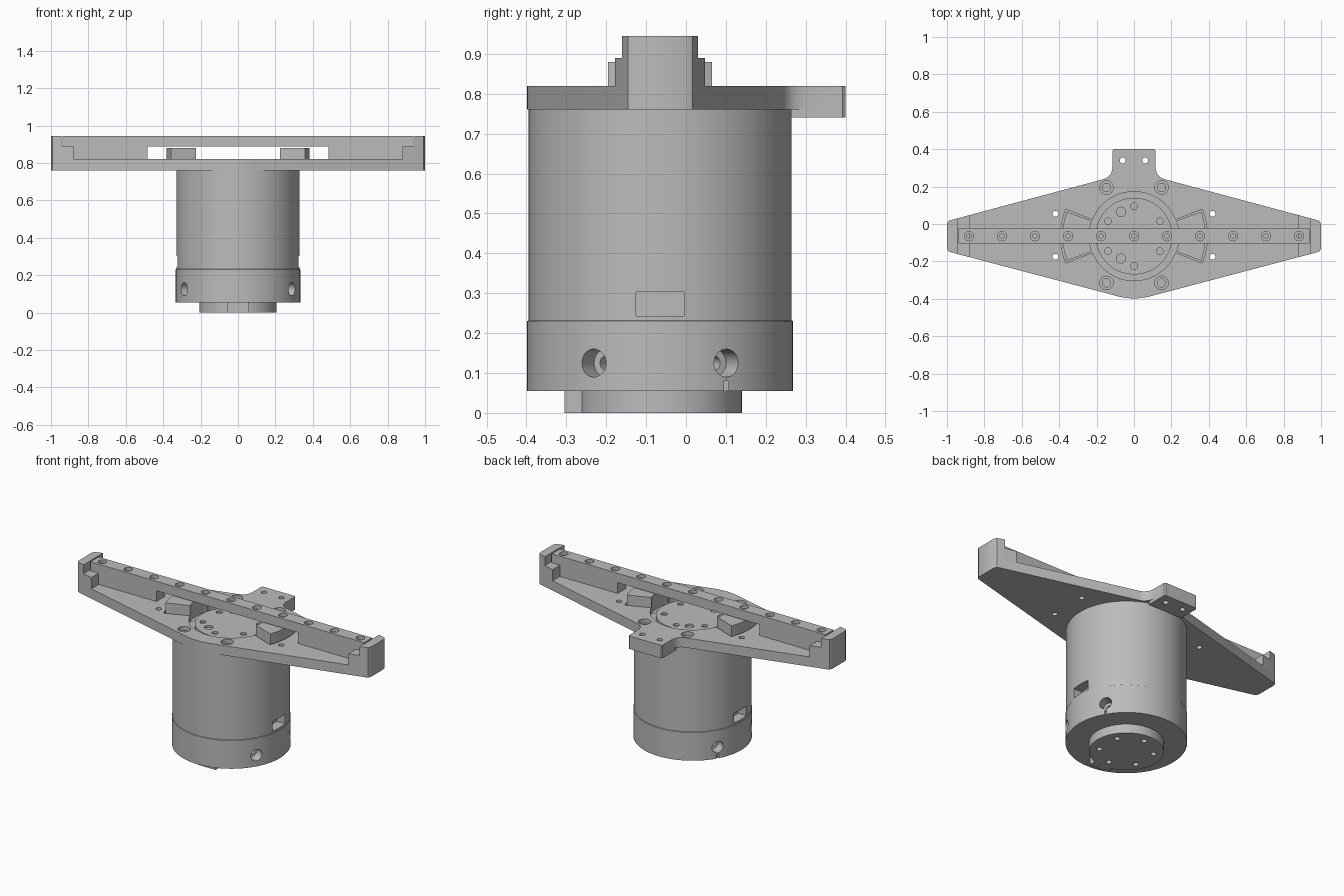
import bpy, bmesh
from math import sin, cos, pi, radians
from mathutils import Matrix, Vector

cube = bpy.data.objects.get("Cube")
if cube:
    bpy.data.objects.remove(cube)

CY = -0.065                      # y of the main axis
AXIS = Vector((0, CY, 0))

grey = bpy.data.materials.new("machined grey")
grey.use_nodes = True
grey.diffuse_color = (0.5, 0.5, 0.5, 1)
grey.node_tree.nodes["Principled BSDF"].inputs["Base Color"].default_value = (0.5, 0.5, 0.5, 1)


def finish(name, bm):
    bmesh.ops.recalc_face_normals(bm, faces=bm.faces)
    me = bpy.data.meshes.new(name)
    bm.to_mesh(me)
    bm.free()
    ob = bpy.data.objects.new(name, me)
    bpy.context.collection.objects.link(ob)
    me.materials.append(grey)
    return ob


def add_prism(bm, outline, z0, z1):
    low = [bm.verts.new((x, y, z0)) for x, y in outline]
    high = [bm.verts.new((x, y, z1)) for x, y in outline]
    bm.faces.new(low[::-1])
    bm.faces.new(high)
    n = len(outline)
    for i in range(n):
        j = (i + 1) % n
        bm.faces.new((low[i], low[j], high[j], high[i]))


def prism(name, outline, z0, z1):
    bm = bmesh.new()
    add_prism(bm, outline, z0, z1)
    return finish(name, bm)


def rect(x0, x1, y0, y1):
    return [(x0, y0), (x1, y0), (x1, y1), (x0, y1)]


def add_lathe(bm, profile, matrix, sides):
    """Closed solid turned from (radius, height) points, capped at both ends."""
    rings = [[bm.verts.new(matrix @ Vector((r * cos(2 * pi * i / sides), r * sin(2 * pi * i / sides), h)))
              for i in range(sides)] for r, h in profile]
    for a, b in zip(rings, rings[1:]):
        for i in range(sides):
            j = (i + 1) % sides
            bm.faces.new((a[i], a[j], b[j], b[i]))
    bm.faces.new(rings[0][::-1])
    bm.faces.new(rings[-1])


def lathe(name, profile, places, sides=96):
    bm = bmesh.new()
    for p in places:
        m = p if isinstance(p, Matrix) else Matrix.Translation(p)
        add_lathe(bm, profile, m, sides)
    return finish(name, bm)


def cut(ob, *cutters):
    for c in cutters:
        c.hide_render = True
        mod = ob.modifiers.new("cut", 'BOOLEAN')
        mod.operation = 'DIFFERENCE'
        mod.solver = 'EXACT'
        mod.object = c
    bpy.context.view_layer.update()
    dg = bpy.context.evaluated_depsgraph_get()
    mesh = bpy.data.meshes.new_from_object(ob.evaluated_get(dg))
    ob.modifiers.clear()
    ob.data = mesh
    for c in cutters:
        bpy.data.objects.remove(c)


def sector(side, r0, r1, half, steps=12):
    """Ring sector around the main axis, facing +x or -x."""
    angles = [half * (2 * i / steps - 1) for i in range(steps + 1)]
    pts = [(r1 * cos(a), r1 * sin(a)) for a in angles]
    pts += [(r0 * cos(a), r0 * sin(a)) for a in reversed(angles)]
    return [(side * x, CY + y) for x, y in pts]


def mirrored(xs, ys, z):
    return [Vector((s * x, y, z)) for s in (1, -1) for x in xs for y in ys]


# Main housing, with radial screw holes and side slots
housing = lathe("housing", [(0.333, 0.055), (0.333, 0.23), (0.330, 0.232), (0.330, 0.765)], [AXIS], 128)
radial = []
for deg in (30, 150, 210, 330):
    a = radians(deg)
    radial.append(Matrix.Translation(AXIS + Vector((0.36 * cos(a), 0.36 * sin(a), 0.125)))
                  @ Matrix.Rotation(a, 4, 'Z') @ Matrix.Rotation(-pi / 2, 4, 'Y'))
bm = bmesh.new()
for s in (1, -1):
    add_prism(bm, rect(*sorted((s * 0.27, s * 0.4)), CY - 0.06, CY + 0.06), 0.243, 0.303)
    add_prism(bm, rect(*sorted((s * 0.28, s * 0.3)), 0.095, 0.107), 0.04, 0.08)
cut(housing, lathe("radial_holes", [(0.035, 0), (0.035, 0.09), (0.018, 0.09), (0.018, 0.16)], radial, 32),
    finish("side_slots", bm))

# Output flange under the housing, with a locating key at the front
flange = lathe("bottom_flange", [(0.205, 0), (0.205, 0.06)], [AXIS])
ring = [AXIS + Vector((0.15 * cos(i * pi / 3 + pi / 6), 0.15 * sin(i * pi / 3 + pi / 6), -0.02)) for i in range(6)]
cut(flange, lathe("flange_holes", [(0.016, 0), (0.016, 0.06)], ring, 20))
prism("flange_key", rect(-0.06, 0.06, -0.305, -0.255), 0, 0.06)

# Diamond shaped mounting plate with a rear tab
half = [(0.333 * sin(radians(d)), CY - 0.333 * cos(radians(d))) for d in (0, 3, 6, 9, 12, 15)]
half += [(0.975, -0.152), (0.992, -0.146), (1, -0.13), (1, 0), (0.992, 0.016), (0.975, 0.022),
         (0.165, 0.239), (0.14, 0.25), (0.122, 0.27), (0.115, 0.3), (0.115, 0.392), (0.108, 0.4)]
outline = half + [(-x, y) for x, y in reversed(half) if x > 0]
plate = prism("mounting_plate", outline, 0.76, 0.82)
screws = mirrored([0.147], [CY + 0.26, CY - 0.25], 0.775)
small = mirrored([0.42], [0.055, -0.175], 0.7) + mirrored([0.06], [0.34], 0.7)
bm = bmesh.new()
for s in (1, -1):
    add_prism(bm, sector(s, 0.22, 0.392, radians(21.5)), 0.78, 0.9)
cut(plate, lathe("centre_recess", [(0.238, 0.785), (0.238, 0.9)], [AXIS]), finish("wedge_pockets", bm),
    lathe("screw_holes", [(0.022, 0), (0.022, 0.02), (0.036, 0.02), (0.036, 0.1)], screws, 32),
    lathe("small_holes", [(0.016, 0), (0.016, 0.2)], small, 20))

# Thicker underside of the rear tab
tab = prism("rear_tab_pad", [(-0.115, 0.263), (0.115, 0.263), (0.115, 0.392), (0.108, 0.4),
                             (-0.108, 0.4), (-0.115, 0.392)], 0.74, 0.762)
cut(tab, lathe("tab_holes", [(0.016, 0), (0.016, 0.2)], mirrored([0.06], [0.34], 0.65), 20))

# Turning disc in the recess
disc = lathe("centre_disc", [(0.205, 0.77), (0.205, 0.802)], [AXIS])
bolts = [AXIS + Vector((0.16 * sin(i * pi / 3), 0.16 * cos(i * pi / 3), 0.79)) for i in range(6)]
pins = [Vector((-0.07, y, 0.79)) for y in (0.065, -0.185)]
cut(disc, lathe("disc_bolt_holes", [(0.018, 0), (0.018, 0.05)], bolts, 20),
    lathe("disc_pin_holes", [(0.025, 0), (0.025, 0.05)], pins, 24))

# Wedge stops and stepped end blocks on both sides
for s, side in ((1, "left"), (-1, "right")):
    prism(side + "_wedge_stop", sector(s, 0.24, 0.382, radians(20)), 0.77, 0.88)
    step = [(0.88, -0.1775), (0.95, -0.1588), (0.95, 0.0288), (0.88, 0.0475)]
    block = [(0.945, -0.160), (0.975, -0.152), (0.992, -0.146), (1, -0.13), (1, 0), (0.992, 0.016),
             (0.975, 0.022), (0.945, 0.030)]
    prism(side + "_end_step", [(s * x, y) for x, y in step], 0.81, 0.89)
    prism(side + "_end_block", [(s * x, y) for x, y in block], 0.81, 0.945)

# Long rail bridging the centre, with a row of counterbored holes
bm = bmesh.new()
side_view = [(-0.937, 0.815), (-0.485, 0.815), (-0.485, 0.887), (0.485, 0.887),
             (0.485, 0.815), (0.937, 0.815), (0.937, 0.945), (-0.937, 0.945)]
add_prism(bm, side_view, CY - 0.04, CY + 0.04)
for v in bm.verts:
    v.co = (v.co.x, v.co.z, v.co.y)
rail = finish("top_rail", bm)
row = [Vector((i * 0.1765, CY, 0.87)) for i in range(-5, 6)]
cut(rail, lathe("rail_holes", [(0.012, 0), (0.012, 0.055), (0.025, 0.055), (0.025, 0.1)], row, 24))

# Smooth the round walls, keep edges sharp
bpy.ops.object.select_all(action='DESELECT')
for ob in bpy.context.collection.objects:
    if ob.type == 'MESH' and grey.name in ob.data.materials:
        ob.select_set(True)
        bpy.context.view_layer.objects.active = ob
bpy.ops.object.shade_smooth_by_angle(angle=radians(30))
